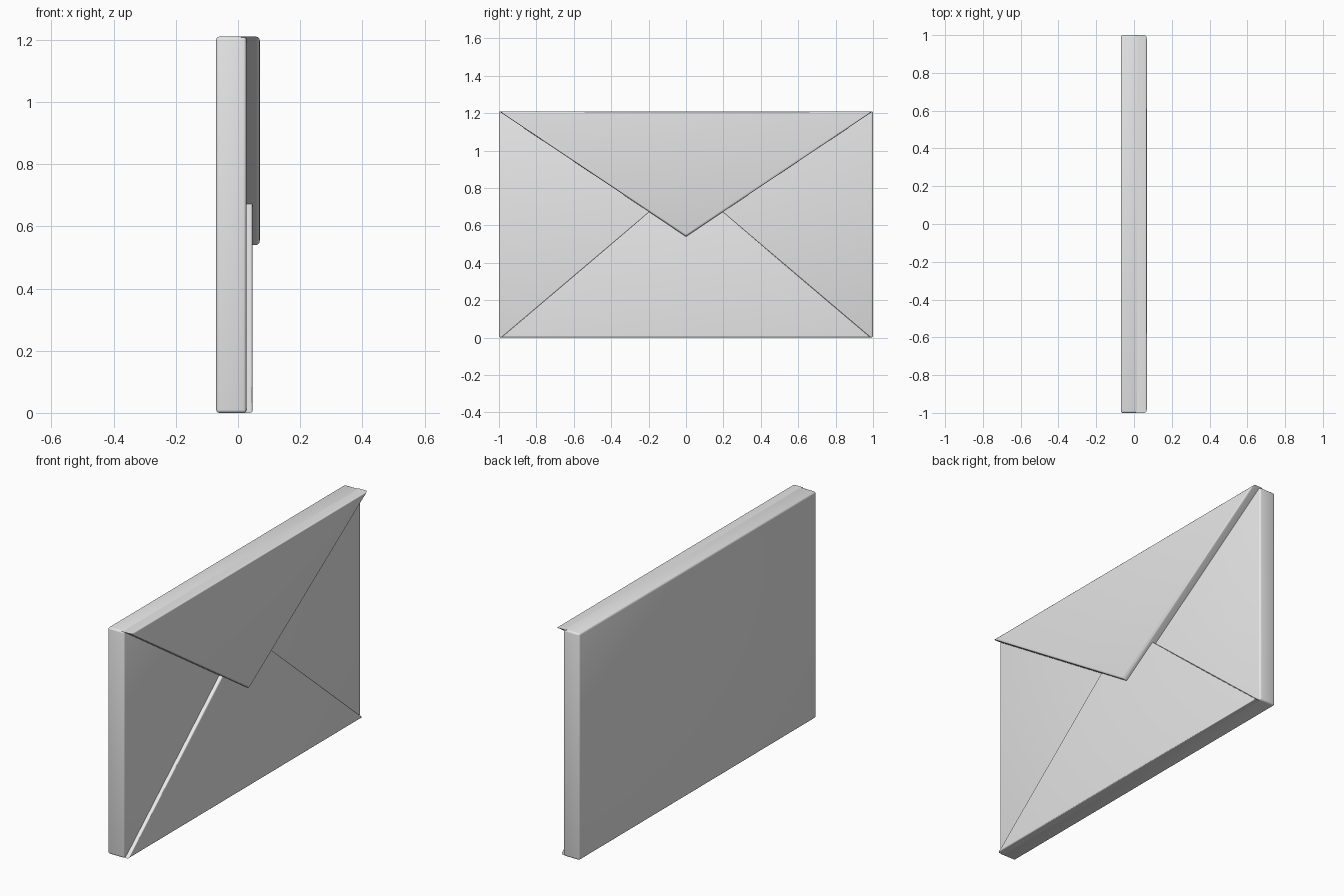
import bpy
import bmesh

# Remove the default cube
cube = bpy.data.objects.get("Cube")
if cube:
    bpy.data.objects.remove(cube)

HEIGHT = 1.21

paper = bpy.data.materials.new("plain paper")
paper.use_nodes = True
colour = (0.8, 0.8, 0.8, 1)
paper.diffuse_color = colour
paper.node_tree.nodes["Principled BSDF"].inputs["Base Color"].default_value = colour


def slab(name, outline, back, front, rounding, all_edges=False):
    """Extrude a (y, z) outline from x=back to x=front and round its edges."""
    bm = bmesh.new()
    face = bm.faces.new([bm.verts.new((back, y, z)) for y, z in outline])
    extruded = bmesh.ops.extrude_face_region(bm, geom=[face], use_keep_orig=True)
    moved = [v for v in extruded["geom"] if isinstance(v, bmesh.types.BMVert)]
    bmesh.ops.translate(bm, verts=moved, vec=(front - back, 0, 0))
    bmesh.ops.recalc_face_normals(bm, faces=bm.faces)
    rim = [e for e in bm.edges if all_edges or all(v in moved for v in e.verts)]
    bmesh.ops.bevel(bm, geom=rim, offset=rounding, segments=3, profile=0.5,
                    affect="EDGES", clamp_overlap=True)
    mesh = bpy.data.meshes.new(name)
    bm.to_mesh(mesh)
    bm.free()
    mesh.materials.append(paper)
    obj = bpy.data.objects.new(name, mesh)
    bpy.context.collection.objects.link(obj)
    bpy.ops.object.select_all(action="DESELECT")
    obj.select_set(True)
    bpy.context.view_layer.objects.active = obj
    bpy.ops.object.shade_smooth_by_angle(angle=0.7)
    return obj


# Envelope body, whose front carries the two side folds
slab("envelope_body", [(-1, 0), (1, 0), (1, HEIGHT), (-1, HEIGHT)],
     -0.07, 0.027, 0.01, all_edges=True)

# Lower flap folded up, its point tucked under the closing flap
slab("lower_flap", [(-0.99, 0), (0.99, 0), (0, 0.84)], 0.01, 0.047, 0.008)

# Closing flap folded down over the front
slab("closing_flap", [(-1, HEIGHT), (0, 0.54), (1, HEIGHT)], 0.01, 0.07, 0.012)
